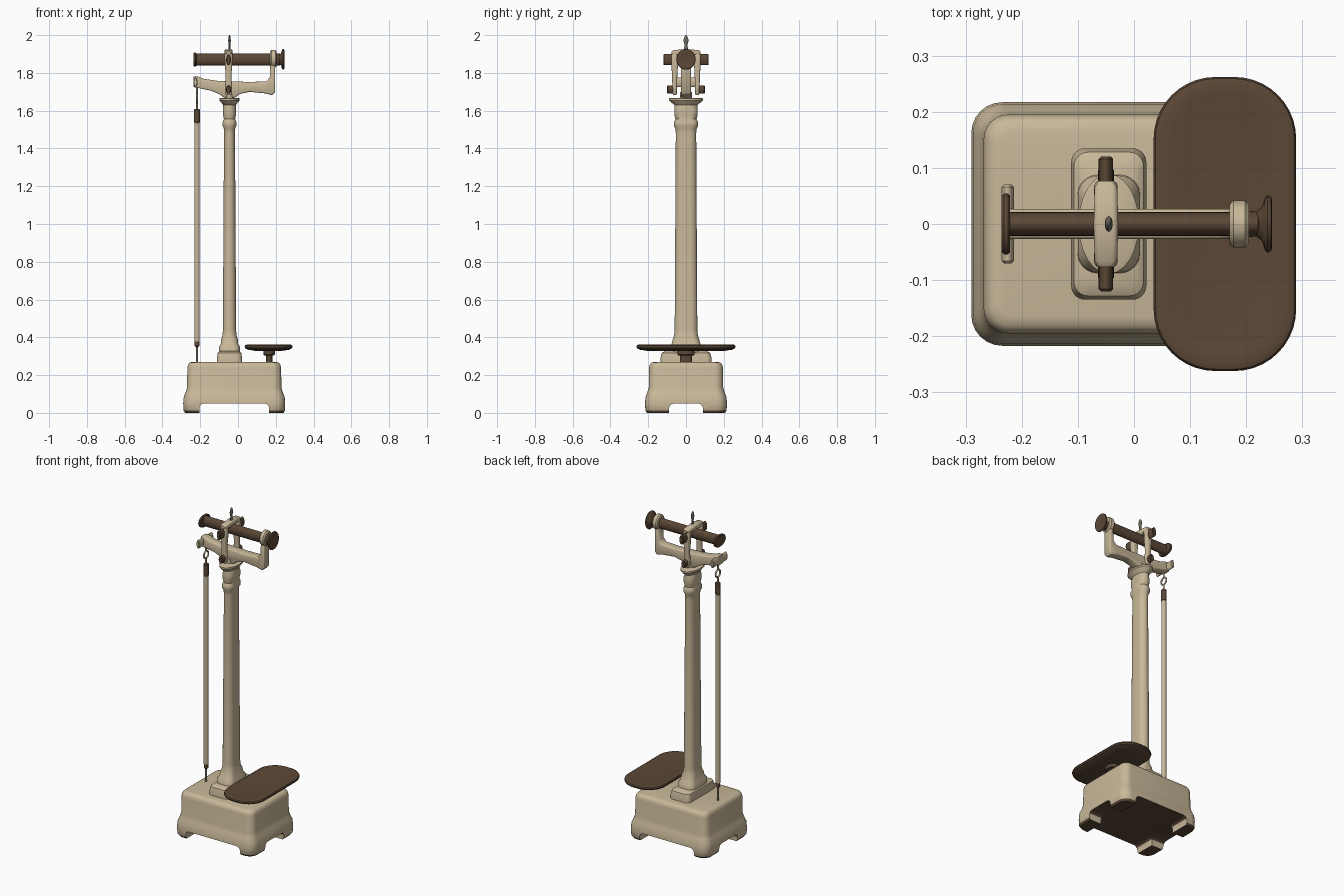
import bpy, bmesh, math
from mathutils import Vector

cube = bpy.data.objects.get("Cube")
if cube:
    bpy.data.objects.remove(cube)


def material(name, rgb):
    m = bpy.data.materials.new(name)
    m.use_nodes = True
    m.diffuse_color = (*rgb, 1)
    node = next(n for n in m.node_tree.nodes if n.type == 'BSDF_PRINCIPLED')
    node.inputs["Base Color"].default_value = (*rgb, 1)
    node.inputs["Roughness"].default_value = 0.7
    return m


cream = material("cream paint", (0.58, 0.48, 0.32))
brown = material("dark brown", (0.105, 0.064, 0.037))
steel = material("grey steel", (0.17, 0.15, 0.12))


def finish(name, bm, mat, angle=38):
    bmesh.ops.recalc_face_normals(bm, faces=bm.faces)
    me = bpy.data.meshes.new(name)
    bm.to_mesh(me)
    bm.free()
    me.materials.append(mat)
    me.shade_smooth()
    me.set_sharp_from_angle(angle=math.radians(angle))
    ob = bpy.data.objects.new(name, me)
    bpy.context.collection.objects.link(ob)
    return ob


def loft(name, centre, sections, mat, axis='z', steps=6):
    """Stack rounded rectangles (position, half a, half b, corner) along an axis."""
    bm = bmesh.new()
    rings = []
    for t, ha, hb, r in sections:
        ra, rb = min(r, ha), min(r, hb)
        if r >= 1:                      # full ellipse
            ra, rb = ha, hb
        ring = []
        for quarter, (sa, sb) in enumerate([(1, 1), (-1, 1), (-1, -1), (1, -1)]):
            for i in range(steps + 1):
                ang = (quarter + (i + 0.02) / (steps + 0.04)) * math.pi / 2
                a = sa * (ha - ra) + ra * math.cos(ang)
                b = sb * (hb - rb) + rb * math.sin(ang)
                p = {'z': (a, b, t), 'x': (t, a, b), 'y': (b, t, a)}[axis]
                ring.append(bm.verts.new(Vector(p) + Vector(centre)))
        rings.append(ring)
    n = len(rings[0])
    for low, high in zip(rings, rings[1:]):
        for i in range(n):
            j = (i + 1) % n
            bm.faces.new((low[i], low[j], high[j], high[i]))
    bm.faces.new(rings[0][::-1])
    bm.faces.new(rings[-1])
    return finish(name, bm, mat)


def box(name, centre, half, mat, bevel):
    bm = bmesh.new()
    bmesh.ops.create_cube(bm, size=2)
    for v in bm.verts:
        v.co = Vector(c + h * k for c, h, k in zip(centre, half, v.co))
    bmesh.ops.bevel(bm, geom=bm.edges[:], offset=bevel, segments=3,
                    profile=0.5, affect='EDGES')
    return finish(name, bm, mat)


def rod(name, centre, lo, hi, ra, rb, mat, axis='z', soft=0.004):
    return loft(name, centre, [(lo, ra - soft, rb - soft, 1), (lo + soft, ra, rb, 1),
                               (hi - soft, ra, rb, 1), (hi, ra - soft, rb - soft, 1)],
                mat, axis)


# Cast base: flared skirt, straight walls, arches cut between four feet
W, D = 0.27, 0.217
base = loft("base", (-0.02, 0, 0),
            [(z, W - i, D - i, 0.055 - i * 0.5) for z, i in
             [(0, 0.010), (0.012, 0.002), (0.05, 0.0), (0.085, 0.003), (0.11, 0.013),
              (0.135, 0.020), (0.24, 0.022), (0.256, 0.026), (0.266, 0.034), (0.27, 0.05)]],
            cream)
cutters = [box("arch_cutter_front", (-0.02, 0, -0.05), (0.185, 0.4, 0.1), cream, 0.025),
           box("arch_cutter_side", (-0.02, 0, -0.05), (0.4, 0.09, 0.0995), cream, 0.025)]
for c in cutters:
    c.hide_render = True
    mod = base.modifiers.new("arch", 'BOOLEAN')
    mod.operation = 'DIFFERENCE'
    mod.solver = 'EXACT'
    mod.object = c
graph = bpy.context.evaluated_depsgraph_get()
cut_mesh = bpy.data.meshes.new_from_object(base.evaluated_get(graph))
base.modifiers.clear()
base.data = cut_mesh
for c in cutters:
    bpy.data.objects.remove(c)
cut_mesh.materials.clear()
cut_mesh.materials.append(cream)
cut_mesh.materials.append(brown)
# Underside is dark
for p in cut_mesh.polygons:
    p.material_index = 1 if p.normal.z < -0.4 else 0
cut_mesh.shade_smooth()
cut_mesh.set_sharp_from_angle(angle=math.radians(38))

# Column with plinth, foot moulding and capital
CX = -0.045
loft("plinth", (CX, 0, 0),
     [(0.262, 0.067, 0.135, 0.025), (0.29, 0.067, 0.135, 0.025),
      (0.318, 0.062, 0.128, 0.025), (0.328, 0.05, 0.11, 0.025)], cream)
loft("column", (CX, 0, 0),
     [(z, a, b, 0.036) for z, a, b in
      [(0.32, 0.056, 0.088), (0.35, 0.055, 0.086), (0.365, 0.046, 0.076),
       (0.39, 0.044, 0.07), (0.41, 0.037, 0.063), (0.44, 0.035, 0.06),
       (1.48, 0.029, 0.054), (1.505, 0.030, 0.056), (1.52, 0.036, 0.064),
       (1.54, 0.036, 0.064), (1.555, 0.030, 0.056), (1.58, 0.035, 0.062),
       (1.605, 0.035, 0.062)]]
     + [(1.63, 0.033, 0.06, 1), (1.645, 0.046, 0.08, 1), (1.655, 0.054, 0.089, 1),
        (1.665, 0.054, 0.089, 1), (1.668, 0.045, 0.08, 1)], cream)

# Weighing platform and its post
loft("platform", (0.162, 0, 0),
     [(z, 0.127 - i, 0.262 - i, 0.11 - i * 0.6) for z, i in
      [(0.328, 0.06), (0.334, 0.02), (0.342, 0.003), (0.350, 0), (0.358, 0.003),
       (0.362, 0.012), (0.358, 0.03)]], brown, steps=10)
rod("platform_post", (0.165, 0, 0), 0.26, 0.335, 0.017, 0.032, brown)
rod("platform_collar", (0.165, 0, 0), 0.305, 0.332, 0.03, 0.045, brown)

# Beam and upright arm, a bevelled extruded outline
outline = [(-0.236, 1.725), (-0.20, 1.718), (-0.14, 1.705), (-0.10, 1.688), (-0.075, 1.67),
           (-0.015, 1.67), (0.01, 1.688), (0.06, 1.70), (0.14, 1.692), (0.18, 1.682),
           (0.197, 1.70), (0.197, 1.87), (0.172, 1.87), (0.168, 1.775), (0.15, 1.755),
           (0.06, 1.752), (-0.10, 1.757), (-0.18, 1.768), (-0.21, 1.78), (-0.236, 1.78)]
bm = bmesh.new()
face = bm.faces.new([bm.verts.new((x, -0.027, z)) for x, z in outline])
new = bmesh.ops.extrude_face_region(bm, geom=[face])["geom"]
for v in new:
    if isinstance(v, bmesh.types.BMVert):
        v.co.y = 0.027
rim = [e for e in bm.edges if abs(e.verts[0].co.y - e.verts[1].co.y) < 0.001]
bmesh.ops.bevel(bm, geom=rim, offset=0.007, segments=2, profile=0.5, affect='EDGES')
finish("beam", bm, cream, 50)
rod("beam_neck", (CX, 0, 0), 1.65, 1.70, 0.024, 0.032, cream)
rod("beam_end_bar", (-0.225, 0, 1.75), -0.07, 0.07, 0.026, 0.011, cream, 'y')
rod("arm_collar", (0, 0, 1.875), 0.17, 0.205, 0.042, 0.046, cream, 'x', 0.007)

# Dark weighing tube with end flange and turning knob
rod("weighing_tube", (0, 0, 1.87), -0.23, 0.225, 0.021, 0.032, brown, 'x')
rod("tube_flange", (0, 0, 1.87), -0.236, -0.221, 0.054, 0.037, brown, 'x')
loft("adjusting_knob", (0, 0, 1.872),
     [(x, r, r * 1.08, 1) for x, r in
      [(0.20, 0.024), (0.218, 0.022), (0.228, 0.03), (0.233, 0.046),
       (0.238, 0.051), (0.244, 0.049), (0.246, 0.042), (0.243, 0.03)]], brown, 'x')

# Yoke straddling the beam, with pivots and finial
for side, word in [(-1, "front"), (1, "back")]:
    loft("yoke_plate_" + word, (CX - 0.005, side * 0.06, 0),
         [(1.682, 0.012, 0.008, 0.008), (1.69, 0.018, 0.011, 0.01),
          (1.73, 0.018, 0.012, 0.01), (1.78, 0.015, 0.014, 0.01),
          (1.84, 0.019, 0.017, 0.01), (1.895, 0.021, 0.017, 0.01),
          (1.912, 0.015, 0.01, 0.01)], cream)
    for label, z, rz, rx, reach in [("upper", 1.87, 0.029, 0.013, 0.12),
                                    ("lower", 1.712, 0.022, 0.014, 0.10)]:
        ends = sorted((side * 0.05, side * reach))
        rod(label + "_pivot_" + word, (CX - 0.005, 0, z), *ends, rz, rx, brown, 'y')
loft("yoke_bridge", (CX - 0.005, 0, 1.907),
     [(-0.077, 0.006, 0.014, 0.01), (-0.066, 0.014, 0.02, 0.01), (0, 0.018, 0.022, 0.01),
      (0.066, 0.014, 0.02, 0.01), (0.077, 0.006, 0.014, 0.01)], cream, 'y')
loft("finial", (CX, 0, 0),
     [(z, a, b, 1) for z, a, b in
      [(1.91, 0.007, 0.014), (1.94, 0.005, 0.008), (1.955, 0.005, 0.009),
       (1.97, 0.007, 0.014), (1.985, 0.006, 0.011), (1.995, 0.004, 0.006),
       (2.0, 0.002, 0.003)]], steel)

# Hanging draw rod with caps, wires and hook ring
RX = -0.217
rod("draw_rod", (RX, 0, 0), 0.375, 1.54, 0.014, 0.014, cream)
rod("rod_top_cap", (RX, 0, 0), 1.535, 1.61, 0.0155, 0.0155, brown)
rod("rod_bottom_cap", (RX, 0, 0), 0.35, 0.39, 0.0125, 0.0125, brown)
rod("lower_wire", (RX, 0, 0), 0.26, 0.36, 0.006, 0.006, steel, soft=0.001)
rod("hook_shank", (RX, 0, 0), 1.60, 1.645, 0.005, 0.005, cream, soft=0.001)
rod("upper_hook", (RX, 0, 0), 1.685, 1.73, 0.005, 0.005, cream, soft=0.001)
bpy.ops.mesh.primitive_torus_add(location=(RX, 0, 1.665), rotation=(0, math.pi / 2, 0),
                                 major_radius=0.022, minor_radius=0.005,
                                 major_segments=24, minor_segments=8)
ring = bpy.context.object
ring.name = "hook_ring"
ring.data.materials.append(cream)
ring.data.shade_smooth()
